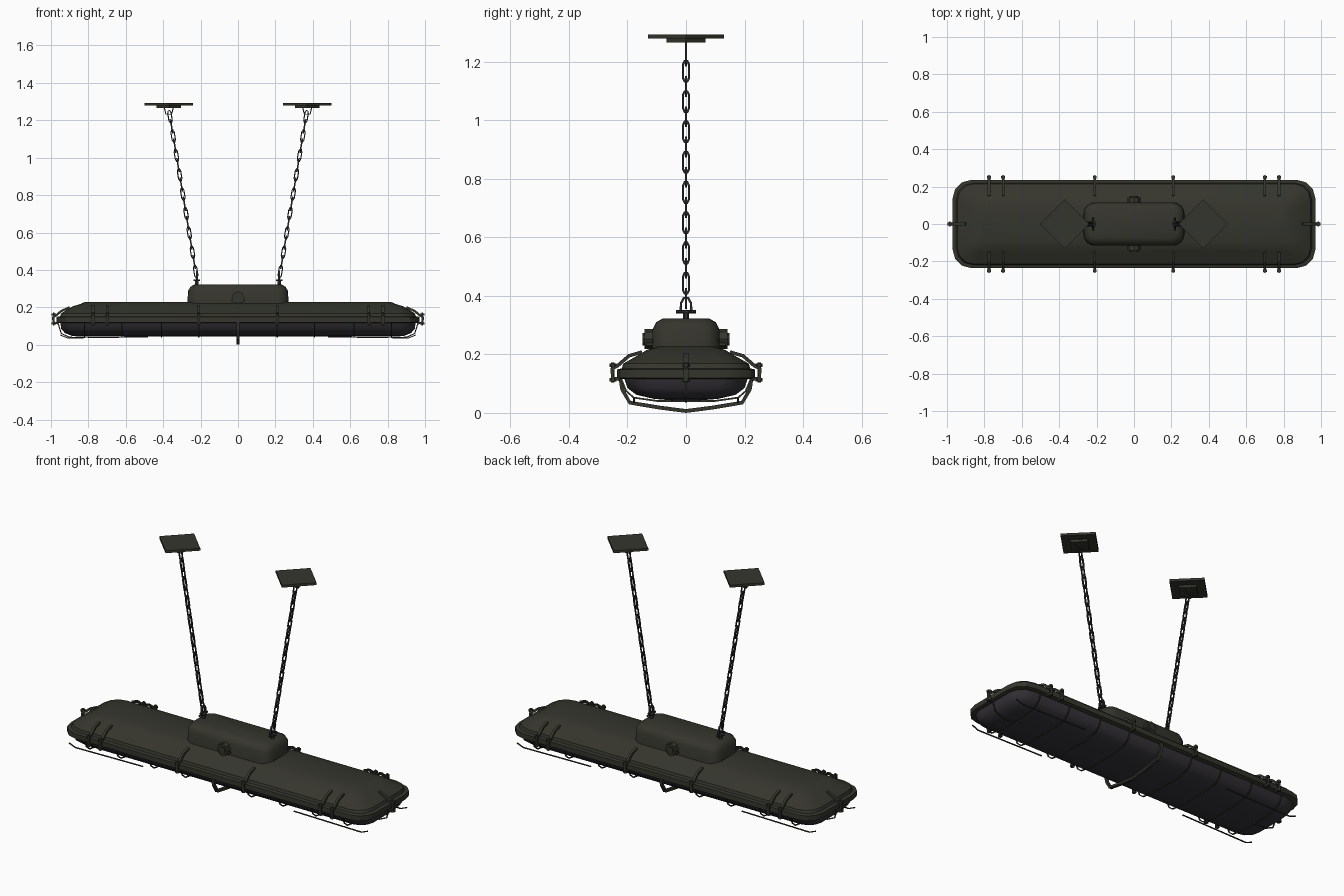
import bpy, bmesh, math
from mathutils import Vector, Matrix

if "Cube" in bpy.data.objects:
    bpy.data.objects.remove(bpy.data.objects["Cube"])


def material(name, rgb):
    m = bpy.data.materials.new(name)
    m.diffuse_color = (*rgb, 1)
    m.use_nodes = True
    m.node_tree.nodes["Principled BSDF"].inputs["Base Color"].default_value = m.diffuse_color
    return m


OLIVE = material("dark olive paint", (0.036, 0.036, 0.027))
GLASS = material("smoky glass", (0.036, 0.033, 0.040))
STEEL = material("dark steel", (0.027, 0.027, 0.030))


def finish(name, bm, mat, smooth=None):
    bmesh.ops.recalc_face_normals(bm, faces=bm.faces)
    me = bpy.data.meshes.new(name)
    bm.to_mesh(me)
    bm.free()
    me.materials.append(mat)
    ob = bpy.data.objects.new(name, me)
    bpy.context.collection.objects.link(ob)
    if smooth:
        bpy.ops.object.select_all(action='DESELECT')
        ob.select_set(True)
        bpy.context.view_layer.objects.active = ob
        bpy.ops.object.shade_smooth_by_angle(angle=math.radians(smooth))
    return ob


def loft(name, rings, mat, smooth=None, seg=3):
    """Stack rounded rectangles given as (z, half x, half y, corner radius)."""
    bm = bmesh.new()
    prev = None
    for z, hx, hy, r in rings:
        vs = []
        for q, (sx, sy) in enumerate([(1, 1), (-1, 1), (-1, -1), (1, -1)]):
            for i in range(seg + 1):
                a = math.pi / 2 * (q + i / seg)
                vs.append(bm.verts.new((sx * (hx - r) + r * math.cos(a),
                                        sy * (hy - r) + r * math.sin(a), z)))
        if prev:
            n = len(vs)
            for i in range(n):
                bm.faces.new((prev[i], prev[(i + 1) % n], vs[(i + 1) % n], vs[i]))
        else:
            bm.faces.new(vs)
        prev = vs
    bm.faces.new(prev)
    return finish(name, bm, mat, smooth)


def sweep(bm, pts, side, w, t, closed=False):
    """Sweep a w x t rectangle along a planar path whose plane normal is side."""
    pts = [Vector(p) for p in pts]
    side = Vector(side).normalized()
    n, rings = len(pts), []
    for i, p in enumerate(pts):
        a = pts[i - 1] if closed or i else p
        b = pts[(i + 1) % n] if closed or i < n - 1 else p
        nrm = (b - a).normalized().cross(side)
        rings.append([bm.verts.new(p + side * (w / 2 * u) + nrm * (t / 2 * v))
                      for u, v in ((1, 1), (-1, 1), (-1, -1), (1, -1))])
    for i in range(n if closed else n - 1):
        r, s = rings[i], rings[(i + 1) % n]
        for k in range(4):
            bm.faces.new((r[k], r[(k + 1) % 4], s[(k + 1) % 4], s[k]))
    if not closed:
        bm.faces.new(rings[0])
        bm.faces.new(rings[-1])


def cyl(bm, loc, r, h, axis='Z', seg=6):
    rot = {'Z': Matrix(), 'Y': Matrix.Rotation(math.pi / 2, 4, 'X'),
           'X': Matrix.Rotation(math.pi / 2, 4, 'Y')}[axis]
    bmesh.ops.create_cone(bm, cap_ends=True, segments=seg, radius1=r, radius2=r,
                          depth=h, matrix=Matrix.Translation(loc) @ rot)


# Lamp body: sloped housing, clamped rim, glass bowl and junction box
loft("housing", [(0.14, 0.955, 0.222, 0.09), (0.168, 0.945, 0.215, 0.09),
                 (0.205, 0.885, 0.15, 0.06), (0.215, 0.85, 0.135, 0.05),
                 (0.228, 0.82, 0.09, 0.04)], OLIVE, 30)
loft("rim", [(0.116, 0.958, 0.222, 0.09), (0.12, 0.97, 0.236, 0.1),
             (0.148, 0.97, 0.236, 0.1), (0.152, 0.955, 0.222, 0.09)], OLIVE, 30)
loft("glass_bowl", [(0.12, 0.95, 0.212, 0.09), (0.085, 0.945, 0.2, 0.09),
                    (0.062, 0.925, 0.17, 0.08), (0.048, 0.89, 0.11, 0.06),
                    (0.043, 0.85, 0.05, 0.03)], GLASS, 50)
loft("junction_box", [(0.2, 0.27, 0.116, 0.06), (0.285, 0.268, 0.114, 0.06),
                      (0.31, 0.255, 0.102, 0.05), (0.323, 0.23, 0.078, 0.035)],
     OLIVE, 40, 4)

# Cable glands on the front and back of the junction box
bm = bmesh.new()
for s in (-1, 1):
    cyl(bm, (0, s * 0.125, 0.252), 0.034, 0.035, 'Y', 8)
    cyl(bm, (0, s * 0.143, 0.252), 0.021, 0.012, 'Y', 8)
    for x in (-0.028, 0.028):
        cyl(bm, (x, s * 0.12, 0.235), 0.009, 0.03, 'Y')
finish("cable_glands", bm, OLIVE)

# Rim clamps: a lug around the rim, a vertical bolt and a rib up the housing
bm = bmesh.new()
bolts = bmesh.new()
for s in (-1, 1):
    for x in (-0.775, -0.70, -0.21, 0.21, 0.70, 0.775):
        sweep(bm, [(x, s * 0.15, 0.208), (x, s * 0.195, 0.195), (x, s * 0.235, 0.16),
                   (x, s * 0.252, 0.15), (x, s * 0.252, 0.12), (x, s * 0.225, 0.114)],
              (1, 0, 0), 0.014, 0.012)
        cyl(bolts, (x, s * 0.25, 0.138), 0.006, 0.07)
        for z in (0.113, 0.162):
            cyl(bolts, (x, s * 0.25, z), 0.012, 0.012)
    sweep(bm, [(s * 0.90, 0, 0.20), (s * 0.945, 0, 0.18), (s * 0.975, 0, 0.155),
               (s * 0.988, 0, 0.148), (s * 0.988, 0, 0.12), (s * 0.96, 0, 0.114)],
          (0, 1, 0), 0.018, 0.012)
    cyl(bolts, (s * 0.985, 0, 0.138), 0.006, 0.07)
    for z in (0.113, 0.162):
        cyl(bolts, (s * 0.985, 0, z), 0.014, 0.012)
finish("rim_clamps", bm, OLIVE)
finish("clamp_bolts", bolts, OLIVE)

# Wire guard below the glass, with a heavier strap in the middle
bm = bmesh.new()
half = [(0.222, 0.118), (0.205, 0.075), (0.178, 0.052), (0.1, 0.041)]
prof = [(-y, z) for y, z in half] + [(y, z) for y, z in reversed(half)]
for x in (-0.82, -0.62, -0.41, -0.21, 0.21, 0.41, 0.62, 0.82):
    sweep(bm, [(x, y, z) for y, z in prof], (1, 0, 0), 0.006, 0.006)
for s in (-1, 1):
    for y in (-0.178, 0.178):
        sweep(bm, [(s * 0.48, y, 0.042), (s * 0.91, y, 0.036), (s * 0.95, y, 0.052)],
              (0, 1, 0), 0.006, 0.005)
    sweep(bm, [(s * 0.82, 0, 0.038), (s * 0.90, 0, 0.04), (s * 0.945, 0, 0.06),
               (s * 0.962, 0, 0.115)], (0, 1, 0), 0.006, 0.006)
finish("wire_guard", bm, OLIVE)
bm = bmesh.new()
sweep(bm, [(0, -0.225, 0.125), (0, -0.218, 0.08), (0, -0.192, 0.035), (0, -0.09, 0.018),
           (0, 0, 0.0065), (0, 0.09, 0.018), (0, 0.192, 0.035), (0, 0.218, 0.08),
           (0, 0.225, 0.125)], (1, 0, 0), 0.018, 0.013)
finish("guard_strap", bm, OLIVE)


def link(bm, centre, along, side, length, width, w, t):
    """Closed six-sided chain link lying in the plane facing side."""
    across = along.cross(side).normalized()
    pts = [centre + along * (length / 2 * u) + across * (width / 2 * v)
           for u, v in ((1, 0.4), (0.6, 1), (-0.6, 1), (-1, 0.4),
                        (-1, -0.4), (-0.6, -1), (0.6, -1), (1, -0.4))]
    sweep(bm, pts, side, w, t, True)


# Hangers: eye bolt, chain, hook and square ceiling plate on each side
for s, tag in ((-1, "left"), (1, "right")):
    bm = bmesh.new()
    cyl(bm, (s * 0.22, 0, 0.33), 0.011, 0.03)
    cyl(bm, (s * 0.22, 0, 0.346), 0.02, 0.008)
    cyl(bm, (s * 0.22, 0, 0.346), 0.006, 0.07, 'Y')
    sweep(bm, [(s * 0.22, -0.018, 0.345), (s * 0.22, -0.017, 0.375), (s * 0.22, -0.008, 0.392),
               (s * 0.22, 0.008, 0.392), (s * 0.22, 0.017, 0.375), (s * 0.22, 0.018, 0.345)],
          (1, 0, 0), 0.01, 0.008)
    finish(tag + "_eye_bolt", bm, STEEL)

    bm = bmesh.new()
    low, top = Vector((s * 0.222, 0, 0.365)), Vector((s * 0.368, 0, 1.245))
    along = (top - low).normalized()
    n = 17
    for i in range(n):
        c = low.lerp(top, (i + 0.5) / n)
        if i % 2:
            link(bm, c, along, along.cross(Vector((0, 1, 0))), 0.072, 0.022, 0.008, 0.007)
        else:
            link(bm, c, along, Vector((0, 1, 0)), 0.066, 0.018, 0.006, 0.006)
    finish(tag + "_chain", bm, STEEL)

    bm = bmesh.new()
    x = s * 0.37
    sweep(bm, [(x - 0.024, 0, 1.268), (x - 0.015, 0, 1.232), (x + 0.015, 0, 1.232),
               (x + 0.024, 0, 1.268)], (0, 1, 0), 0.008, 0.006)
    finish(tag + "_hook", bm, STEEL)
    bm = bmesh.new()
    cyl(bm, (x, 0, 1.286), 0.13, 0.014, seg=4)
    cyl(bm, (x, 0, 1.272), 0.066, 0.014, seg=4)
    finish(tag + "_ceiling_plate", bm, OLIVE)
